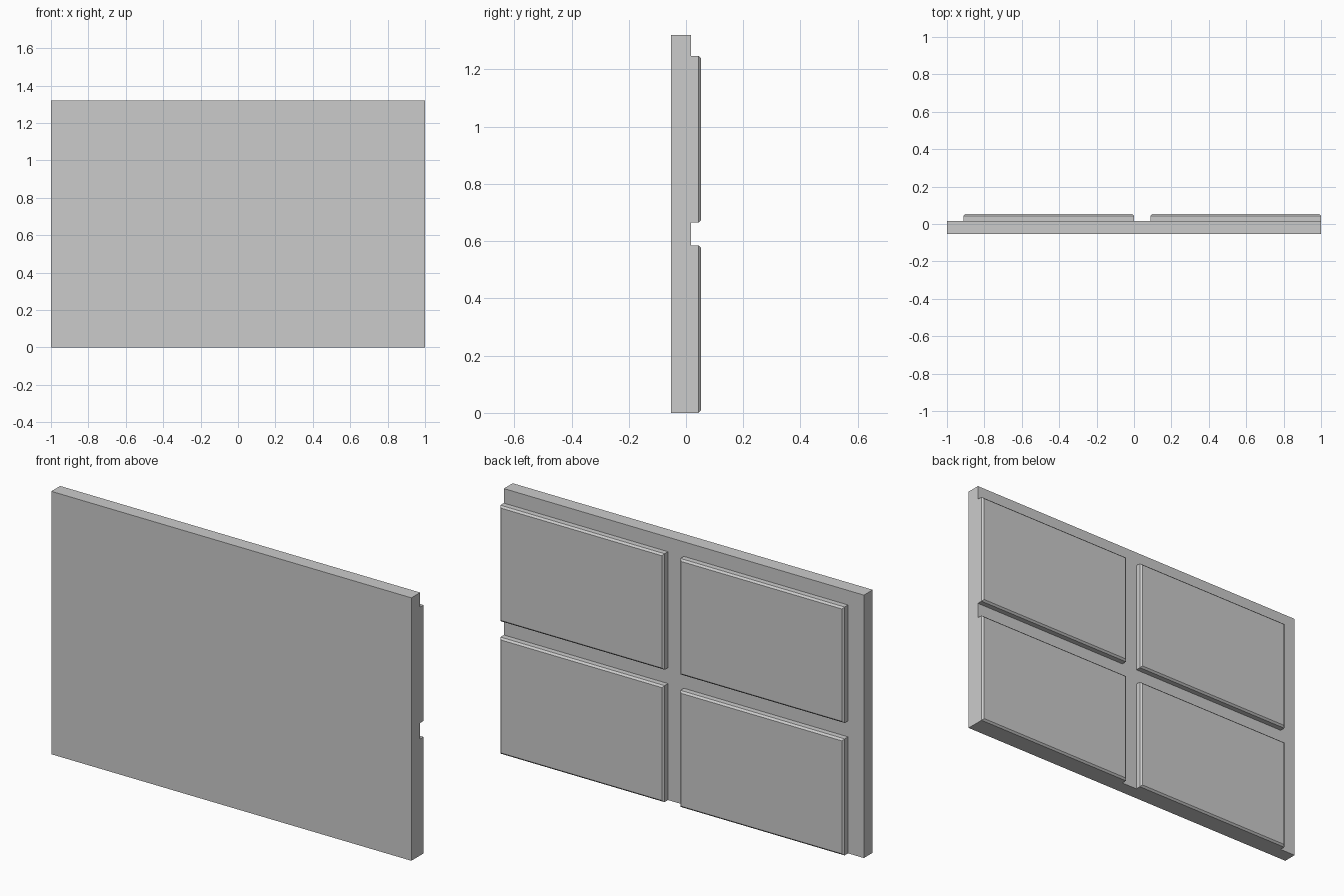
import bpy
import bmesh
from mathutils import Matrix, Vector

if "Cube" in bpy.data.objects:
    bpy.data.objects.remove(bpy.data.objects["Cube"])

HALF_W, HEIGHT = 1.0, 1.32
FRONT_Y, SLAB_Y, PANEL_Y = -0.053, 0.017, 0.053
CHAMFER = 0.009
COLUMNS = [(-0.912, 0.0), (0.088, 1.0)]    # panel extents in x
ROWS = [(0.0, 0.585), (0.665, 1.247)]      # panel extents in z

bm = bmesh.new()

# Flat slab
size = Matrix.Diagonal((2 * HALF_W, SLAB_Y - FRONT_Y, HEIGHT, 1))
place = Matrix.Translation((0, (FRONT_Y + SLAB_Y) / 2, HEIGHT / 2))
bmesh.ops.create_cube(bm, size=1, matrix=place @ size)


def cut(point, normal):
    geom = bm.verts[:] + bm.edges[:] + bm.faces[:]
    bmesh.ops.bisect_plane(bm, geom=geom, plane_co=point, plane_no=normal)


# Cut lines around the panels
for x in (-0.912, 0.0, 0.088):
    cut((x, 0, 0), (1, 0, 0))
for z in (0.585, 0.665, 1.247):
    cut((0, 0, z), (0, 0, 1))


def in_any(value, spans):
    return any(a < value < b for a, b in spans)


# Raised back panels with chamfered rims
panels = []
for f in bm.faces:
    c = f.calc_center_median()
    if f.normal.y > 0.9 and in_any(c.x, COLUMNS) and in_any(c.z, ROWS):
        panels.append(f)
raised = bmesh.ops.extrude_discrete_faces(bm, faces=panels)["faces"]
verts = list({v for f in raised for v in f.verts})
bmesh.ops.translate(bm, verts=verts, vec=Vector((0, PANEL_Y - CHAMFER - SLAB_Y, 0)))
bm.normal_update()
bmesh.ops.inset_individual(bm, faces=raised, thickness=CHAMFER, depth=CHAMFER,
                           use_even_offset=True)
bmesh.ops.recalc_face_normals(bm, faces=bm.faces[:])

mesh = bpy.data.meshes.new("panelled_wall")
bm.to_mesh(mesh)
bm.free()
wall = bpy.data.objects.new("panelled_wall", mesh)
bpy.context.collection.objects.link(wall)
